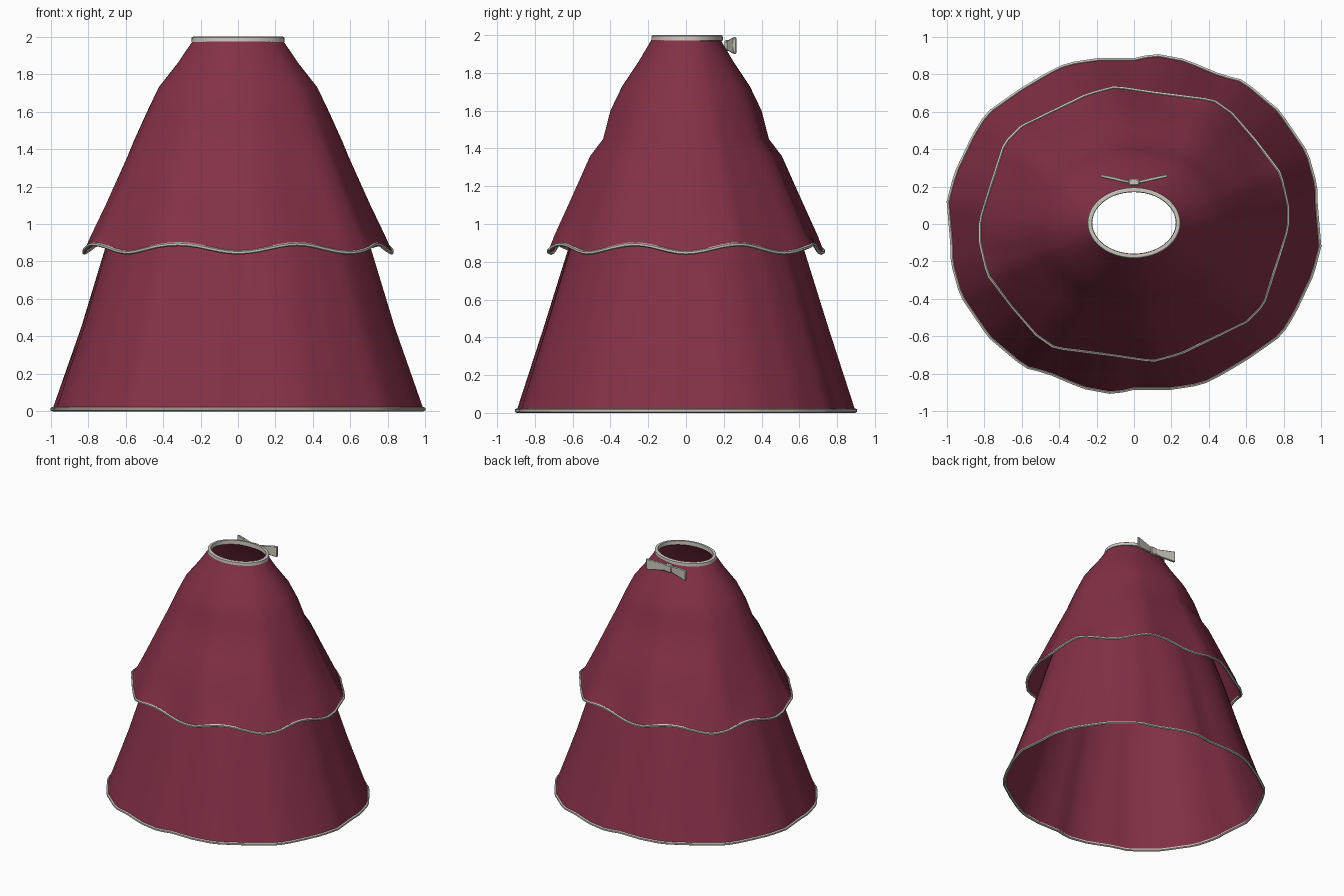
import bpy, bmesh, math
from mathutils import Vector, Matrix

cube = bpy.data.objects.get("Cube")
if cube:
    bpy.data.objects.remove(cube, do_unlink=True)


def material(name, rgb):
    m = bpy.data.materials.new(name)
    m.use_nodes = True
    m.diffuse_color = (*rgb, 1)
    m.node_tree.nodes["Principled BSDF"].inputs["Base Color"].default_value = (*rgb, 1)
    return m


wine = material("wine fabric", (0.23, 0.03, 0.061))
cream = material("cream trim", (0.60, 0.56, 0.50))
SEGMENTS = 96

# Half outlines of the two hems; the other half is the same turned by 180 degrees
UPPER_HEM = [(.82, -.02), (.82, .1), (.78, .27), (.65, .44), (.52, .59), (.42, .66),
             (.1, .70), (-.1, .73), (-.25, .69), (-.6, .52), (-.69, .43), (-.78, .15)]
LOWER_HEM = [(.99, -.12), (.97, .11), (.97, .2), (.92, .38), (.77, .6), (.58, .76),
             (.46, .79), (.27, .87), (.11, .9), (0, .875), (-.2, .875), (-.36, .85),
             (-.46, .8), (-.61, .71), (-.78, .59), (-.85, .48), (-.95, .27)]

# Rings: height, half width, half depth
UPPER_PROFILE = [(1.98, .24, .18), (1.86, .32, .25), (1.73, .42, .335), (1.6, .48, .395),
                 (1.45, .545, .43), (1.36, .58, .495), (1.1, .69, .60), (.94, .765, .67),
                 (.87, .80, .70)]
LOWER_PROFILE = [(1.97, .23, .17), (1.73, .40, .315), (1.45, .52, .41), (.9, .695, .61),
                 (.45, .825, .745), (.012, .97, .88)]


def ripple_factors(half, rx, ry):
    """How far the outline leaves the ellipse, sampled around the circle."""
    pts = [Vector((x / rx, y / ry)) for x, y in half]
    pts += [-p for p in pts]
    out = []
    for i in range(SEGMENTS):
        a = math.tau * i / SEGMENTS
        d = Vector((math.cos(a), math.sin(a)))
        for p, q in zip(pts, pts[1:] + pts[:1]):
            e = q - p
            det = d.x * e.y - d.y * e.x
            if abs(det) < 1e-9:
                continue
            t = (p.x * e.y - p.y * e.x) / det
            s = (p.x * d.y - p.y * d.x) / det
            if t > 0 and -1e-6 <= s <= 1 + 1e-6:
                out.append(t)
                break
        else:
            out.append(1.0)
    return out


def make_object(name, bm, mat, angle=30):
    me = bpy.data.meshes.new(name)
    bm.to_mesh(me)
    bm.free()
    me.materials.append(mat)
    ob = bpy.data.objects.new(name, me)
    bpy.context.collection.objects.link(ob)
    bpy.ops.object.select_all(action='DESELECT')
    ob.select_set(True)
    bpy.context.view_layer.objects.active = ob
    bpy.ops.object.shade_smooth_by_angle(angle=math.radians(angle))
    return ob


def loft(name, rings, mat, closed=False):
    bm = bmesh.new()
    loops = [[bm.verts.new(p) for p in ring] for ring in rings]
    pairs = list(zip(loops, loops[1:]))
    if closed:
        pairs.append((loops[-1], loops[0]))
    for top, low in pairs:
        n = len(top)
        for i in range(n):
            j = (i + 1) % n
            bm.faces.new((top[i], low[i], low[j], top[j]))
    return make_object(name, bm, mat)


def skirt_rings(profile, factors, wave, full_at):
    """Ellipses that take on the hem ripple, with a scalloped lower edge."""
    rings = []
    top = profile[0][0]
    for k, (z, rx, ry) in enumerate(profile):
        blend = min(1, (top - z) / (top - full_at))
        last = k == len(profile) - 1
        ring = []
        for i in range(SEGMENTS):
            a = math.tau * i / SEGMENTS
            f = 1 + (factors[i] - 1) * blend
            dz = wave * (0.5 - math.cos(4 * a) ** 2) if last else 0
            ring.append((rx * f * math.cos(a), ry * f * math.sin(a), z + dz))
        rings.append(ring)
    return rings


def trim(name, path, radius):
    """Six-sided piping that follows a closed edge."""
    rings = []
    for k in range(6):
        c, s = (f(math.tau * k / 6 + math.pi / 6) * radius for f in (math.cos, math.sin))
        ring = []
        for x, y, z in path:
            out = Vector((x, y, 0)).normalized()
            ring.append((x + out.x * c, y + out.y * c, z + s))
        rings.append(ring)
    return loft(name, rings, cream, closed=True)


# Skirt tiers and their hem piping
upper = skirt_rings(UPPER_PROFILE, ripple_factors(UPPER_HEM, .80, .70), .045, 1.1)
lower = skirt_rings(LOWER_PROFILE, ripple_factors(LOWER_HEM, .97, .88), 0, .012)
loft("upper_tier", upper, wine)
loft("lower_tier", lower, wine)
trim("upper_hem_trim", upper[-1], .011)
trim("lower_hem_trim", lower[-1], .012)

# Waistband: a flat band around the opening
band = []
for grow, z in ((0, 1.968), (.012, 1.972), (.010, 1.996), (.004, 2.0), (-.012, 2.0), (-.014, 1.968)):
    band.append([((.237 + grow) * math.cos(a), .006 + (.178 + grow) * math.sin(a), z)
                 for a in (math.tau * i / 48 for i in range(48))])
loft("waistband", band, cream, closed=True)


# Bow at the back: two flaring loops and a knot
def box(bm, size, centre):
    mat = Matrix.Translation(centre) @ Matrix.Diagonal((*size, 1))
    return bmesh.ops.create_cube(bm, size=1, matrix=mat)["verts"]


for side, label in ((1, "left"), (-1, "right")):
    bm = bmesh.new()
    for v in box(bm, (.16, .018, .09), (side * .10, .235, 1.945)):
        reach = (abs(v.co.x) - .02) / .16
        v.co.z = 1.945 + (v.co.z - 1.945) * (.55 + .45 * reach)
        v.co.y += .035 * reach - .012
    bmesh.ops.recalc_face_normals(bm, faces=bm.faces)
    bow = make_object("bow_loop_" + label, bm, cream)
    bow.modifiers.new("soft_edges", 'BEVEL').width = .004

bm = bmesh.new()
box(bm, (.06, .035, .06), (0, .222, 1.945))
knot = make_object("bow_knot", bm, cream)
knot.modifiers.new("soft_edges", 'BEVEL').width = .006
